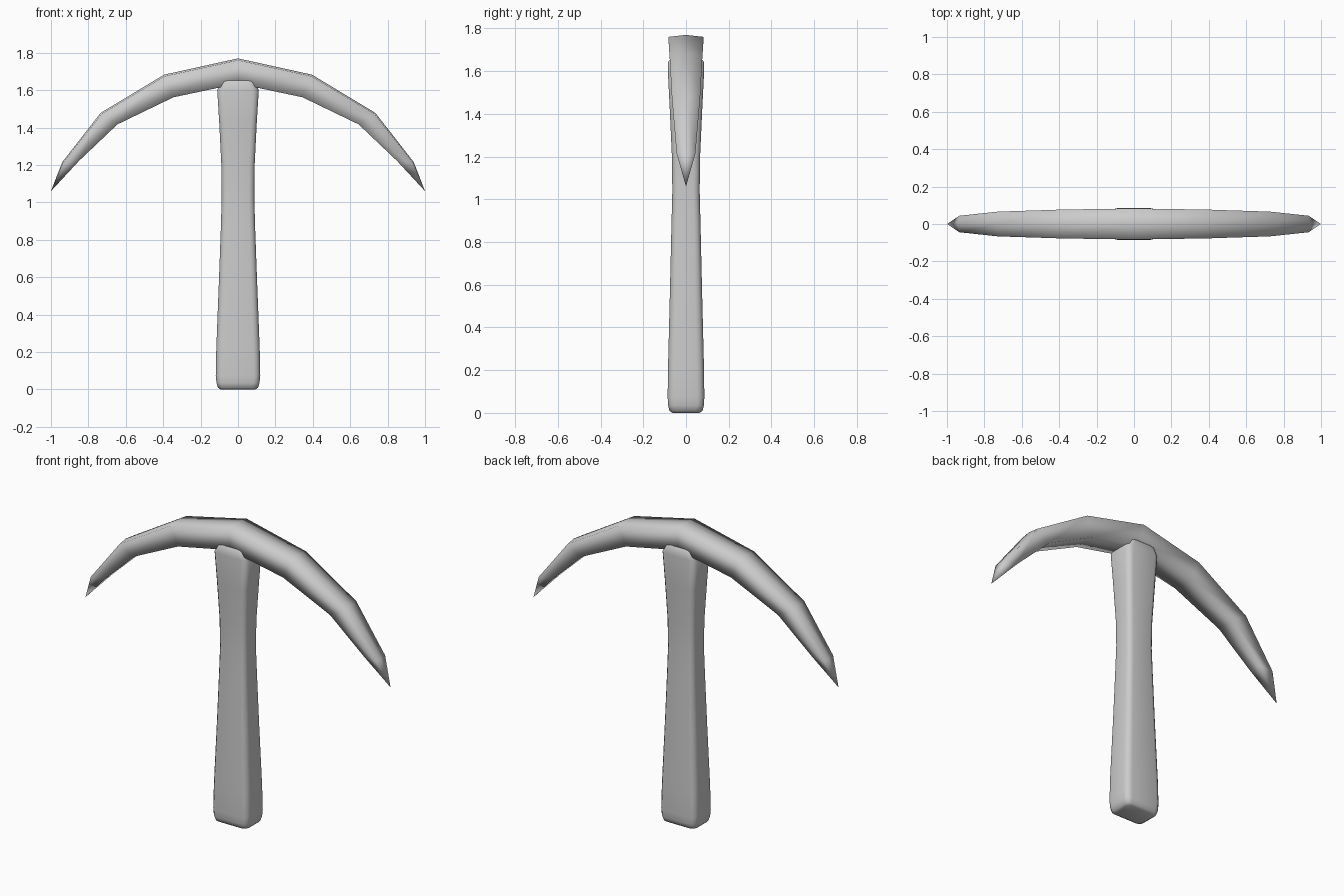
import bpy, bmesh, math

if "Cube" in bpy.data.objects:
    bpy.data.objects.remove(bpy.data.objects["Cube"])


def loft(name, rings, cap_start=True, cap_end=True, tips=()):
    """Skin equal-length rings of points; tips = (start point, end point) close to spikes."""
    bm = bmesh.new()
    loops = [[bm.verts.new(p) for p in r] for r in rings]
    n = len(loops[0])
    for a, b in zip(loops, loops[1:]):
        for i in range(n):
            j = (i + 1) % n
            bm.faces.new((a[i], a[j], b[j], b[i]))
    if tips:
        for tip, ring in zip(tips, (loops[0], loops[-1])):
            t = bm.verts.new(tip)
            for i in range(n):
                bm.faces.new((ring[i], ring[(i + 1) % n], t))
    else:
        bm.faces.new(loops[0])
        bm.faces.new(loops[-1])
    bmesh.ops.recalc_face_normals(bm, faces=bm.faces)
    mesh = bpy.data.meshes.new(name)
    bm.to_mesh(mesh)
    bm.free()
    for p in mesh.polygons:
        p.use_smooth = True
    obj = bpy.data.objects.new(name, mesh)
    bpy.context.collection.objects.link(obj)
    return obj


def rounded_rect(hx, hy, z, r, seg=3):
    pts = []
    for k, (sx, sy) in enumerate(((1, 1), (-1, 1), (-1, -1), (1, -1))):
        for s in range(seg + 1):
            a = math.pi / 2 * (k + s / seg)
            pts.append((sx * (hx - r) + r * math.cos(a),
                        sy * (hy - r) + r * math.sin(a), z))
    return pts


# Handle: flared rounded-rectangle shaft (half x, half y, z, corner radius)
handle_sections = [
    (0.092, 0.062, 0.0, 0.025), (0.107, 0.077, 0.009, 0.03),
    (0.115, 0.084, 0.035, 0.033), (0.119, 0.086, 0.075, 0.035),
    (0.116, 0.084, 0.22, 0.035), (0.102, 0.075, 0.58, 0.033),
    (0.091, 0.068, 0.88, 0.03), (0.087, 0.064, 1.04, 0.03),
    (0.089, 0.066, 1.20, 0.03), (0.100, 0.076, 1.42, 0.032),
    (0.111, 0.085, 1.60, 0.035), (0.090, 0.083, 1.645, 0.035),
    (0.060, 0.060, 1.67, 0.03),
]
loft("handle", [rounded_rect(*s) for s in handle_sections])

# Head: curved pick, (outer x, outer z, inner x, inner z, half thickness)
half = [
    (0.0, 1.77, 0.0, 1.635, 0.083),
    (0.395, 1.683, 0.345, 1.562, 0.077),
    (0.735, 1.478, 0.645, 1.417, 0.066),
    (0.94, 1.215, 0.85, 1.222, 0.044),
]


def head_ring(s, side):
    ox, oz, ix, iz, w = s
    # position across the thickness: t = 0 outer edge, 1 inner edge
    section = [(0, 0), (1, 0.07), (0.9, 1), (-0.9, 1), (-1, 0.07)]
    return [(side * (ox + (ix - ox) * t), y * w, oz + (iz - oz) * t)
            for y, t in section]


rings = [head_ring(s, -1) for s in half[:0:-1]] + [head_ring(s, 1) for s in half]
loft("pick_head", rings, tips=((-1.0, 0, 1.06), (1.0, 0, 1.06)))
